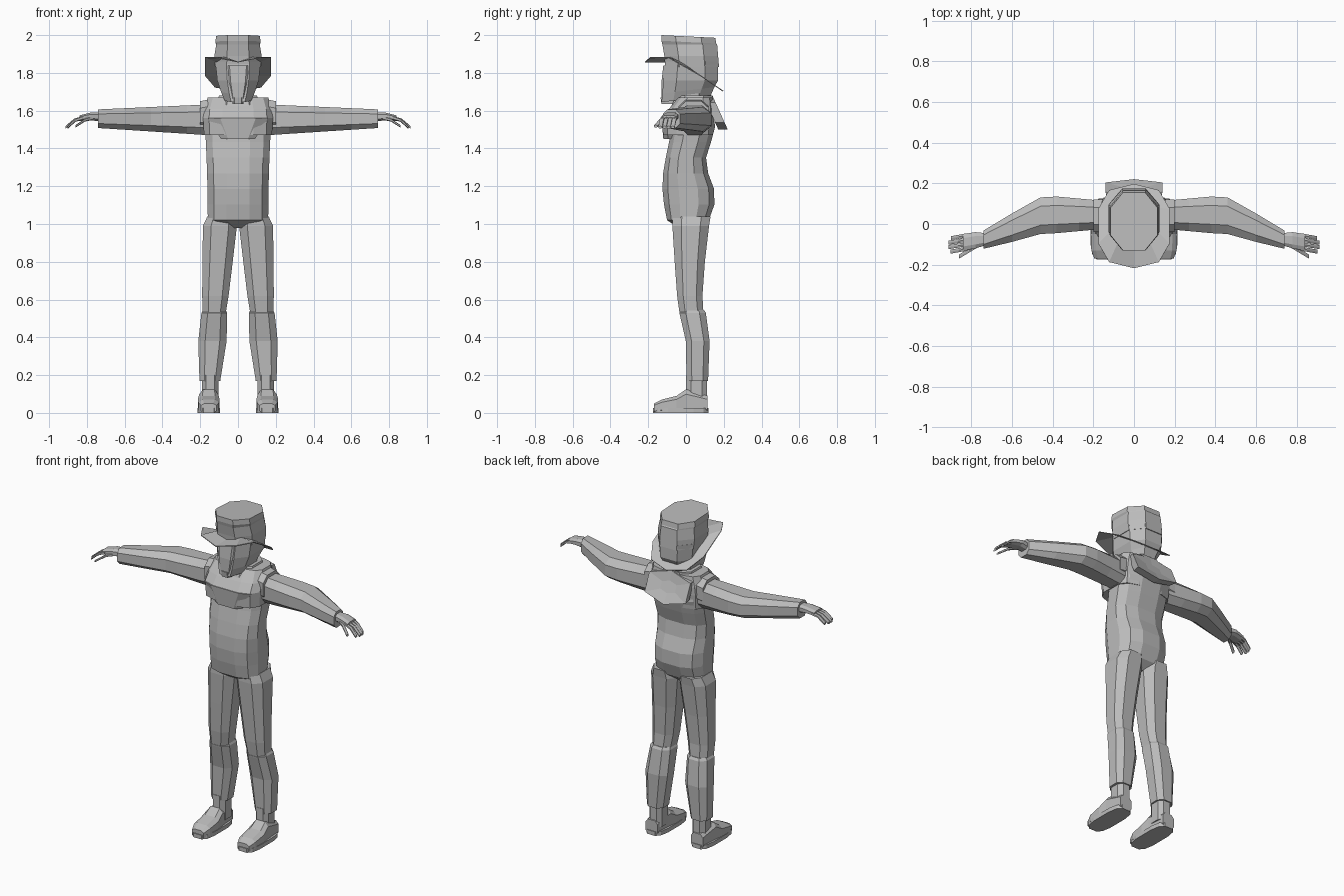
import bpy
import bmesh
import math

cube = bpy.data.objects.get("Cube")
if cube:
    bpy.data.objects.remove(cube, do_unlink=True)

grey = bpy.data.materials.new("plain grey")
grey.use_nodes = True
tone = (0.5, 0.5, 0.5, 1)
grey.diffuse_color = tone
grey.node_tree.nodes["Principled BSDF"].inputs["Base Color"].default_value = tone


def section(axis, position, middle, size, sides, boxy):
    """Rounded polygon across the axis, with half sizes given in two directions."""
    points = []
    reach = math.cos(math.pi / sides) ** boxy
    for i in range(sides):
        angle = math.tau * (i + 0.5) / sides
        offsets = [math.copysign(abs(wave) ** boxy, wave) / reach
                   for wave in (math.cos(angle), math.sin(angle))]
        point = [m + s * o for m, s, o in zip(middle, size, offsets)]
        point.insert("xyz".index(axis), position)
        points.append(point)
    return points


def unchanged(x, y, z):
    return x, y, z


def loft(name, axis, rows, sides=8, boxy=0.75, mirror=False, warp=unchanged, caps=True):
    """Skin a row of sections; each row holds position, middle and half size."""
    bm = bmesh.new()
    loops = []
    for position, middle, size in rows:
        points = section(axis, position, middle, size, sides, boxy)
        loops.append([bm.verts.new(warp(*point)) for point in points])
    for low, high in zip(loops, loops[1:]):
        for i in range(sides):
            bm.faces.new((low[i - 1], low[i], high[i], high[i - 1]))
    if caps:
        bm.faces.new(loops[0])
        bm.faces.new(loops[-1])
    bmesh.ops.recalc_face_normals(bm, faces=bm.faces)
    mesh = bpy.data.meshes.new(name)
    bm.to_mesh(mesh)
    bm.free()
    mesh.materials.append(grey)
    part = bpy.data.objects.new(name, mesh)
    bpy.context.collection.objects.link(part)
    if mirror:
        part.modifiers.new("other side", 'MIRROR').use_mirror_merge = False
    return part


def upright(name, rows, **options):
    """Central part; each row holds height, half width, front and back."""
    rows = [(height, (0, (front + back) / 2), (width, (back - front) / 2))
            for height, width, front, back in rows]
    return loft(name, "z", rows, **options)


# Torso: hips tuck in, the belly and seat bulge, the chest widens
torso = [(0.98, 0.05, -0.04, 0.07)]
for step in range(8):
    t = step / 7
    torso.append((1.02 + 0.58 * t,
                  0.16 + 0.02 * t * t,
                  -0.1 - 0.025 * math.sin(5 * t),
                  0.13 + 0.025 * math.sin(9.5 * t - 0.4)))
upright("torso", torso, sides=12)

# Chest yoke sloping up to the shoulders, with a bib
upright("chest_yoke", [(1.47, 0.18, -0.12, 0.14), (1.56, 0.185, -0.125, 0.15),
                       (1.61, 0.18, -0.09, 0.15), (1.67, 0.16, -0.04, 0.14)],
        sides=12, boxy=0.6)
upright("bib", [(1.45, 0.09, -0.12, 0), (1.56, 0.16, -0.13, 0)], boxy=0.6)

# Neck and collar
upright("neck", [(1.6, 0.08, -0.06, 0.11), (1.7, 0.08, -0.06, 0.11)])
upright("collar", [(1.62, 0.12, -0.08, 0.14), (1.68, 0.1, -0.05, 0.14)])


# Head with a jaw that rises towards the back
def lift_jaw(x, y, z):
    if z < 1.7:
        z += (y + 0.13) / 8
    return x, y, z


upright("head", [(1.645, 0.07, -0.13, 0.13), (1.69, 0.09, -0.125, 0.15),
                 (1.76, 0.11, -0.12, 0.17), (1.86, 0.12, -0.11, 0.17)], warp=lift_jaw)
upright("face_plate", [(1.66, 0.04, -0.13, 0), (1.75, 0.06, -0.13, 0),
                       (1.84, 0.07, -0.12, 0)], boxy=0.5)
upright("chin_buckle", [(1.635, 0.03, -0.13, 0), (1.67, 0.03, -0.135, 0)], boxy=0.5)


# Cap crown, its flat top dipping slightly backwards
def tip_top(x, y, z):
    if z > 1.96:
        z -= (y + 0.13) / 20
    return x, y, z


upright("cap_crown", [(1.83, 0.12, -0.11, 0.175), (1.89, 0.125, -0.115, 0.17),
                      (1.95, 0.115, -0.125, 0.165), (1.97, 0.12, -0.13, 0.16),
                      (2, 0.115, -0.13, 0.155)], boxy=0.85, warp=tip_top)


# Brim: level and creased at the front, drooping behind
def droop(x, y, z):
    z = min(1.885, z - 0.68 * y)
    if y < 0 and abs(x) < 0.01:
        z -= 0.025
    return x, y, z


brim = upright("brim", [(1.84, 0.11, -0.1, 0.15), (1.84, 0.175, -0.21, 0.19)],
               sides=10, warp=droop, caps=False)
brim.modifiers.new("thickness", 'SOLIDIFY').thickness = 0.005


# Hood hanging off the shoulders to a point
def hang(x, y, z):
    return x, y + 0.45 * (1.68 - z), z


loft("hood", "y", [(0.09, (0, 1.59), (0.13, 0.08)), (0.14, (0, 1.59), (0.14, 0.08)),
                   (0.13, (0, 1.59), (0.05, 0.03))], sides=6, warp=hang)

# Shoulder pads
loft("shoulder_pad", "x", [(0.1, (0.04, 1.59), (0.08, 0.08)),
                           (0.2, (0.04, 1.575), (0.08, 0.075))], mirror=True)

# Sleeves taper outwards and bend forwards past the elbow
sleeve = []
for x, depth in (0.16, 0.07), (0.27, 0.08), (0.38, 0.09), (0.46, 0.09), (0.6, 0.07), (0.74, 0.045):
    forward = 0.42 * max(0, x - 0.45)
    sleeve.append((x, (0.045 - forward, 1.55 + x / 100), (depth, 0.09 - 0.055 * x)))
loft("sleeve", "x", sleeve, mirror=True)

# Hands: palm, four drooping fingers and a thumb
loft("palm", "x", [(0.73, (-0.075, 1.567), (0.03, 0.025)),
                   (0.78, (-0.08, 1.57), (0.04, 0.02)),
                   (0.84, (-0.09, 1.56), (0.04, 0.015))], mirror=True)


def digit(name, root, length, y, spread, drop):
    rows = []
    for t in (0, 0.5, 1):
        middle = (y - spread * t, 1.562 - drop * t * t)
        rows.append((root + length * t, middle, (0.01, 0.009 - 0.003 * t)))
    loft(name, "x", rows, sides=6, mirror=True)


for i, name in enumerate(("little", "ring", "middle", "index")):
    digit(name + "_finger", 0.82, 0.08 + 0.015 * math.sin(i), -0.055 - 0.022 * i, 0.015, 0.05)
digit("thumb", 0.76, 0.1, -0.1, 0.06, 0.045)


# Trouser legs splay outwards; the shin overlaps the thigh at the knee
def leg(name, rows):
    loft(name, "z", [(z, (0.16 - 0.065 * z, y), (width, depth))
                     for z, width, y, depth in rows], mirror=True)


leg("thigh", [(1.04, 0.07, 0.03, 0.1), (0.99, 0.09, 0.025, 0.097),
              (0.8, 0.08, 0.02, 0.08), (0.62, 0.07, 0.02, 0.067),
              (0.52, 0.06, 0.03, 0.063)])
leg("shin", [(0.545, 0.06, 0.035, 0.06), (0.53, 0.068, 0.035, 0.07),
             (0.38, 0.075, 0.062, 0.063), (0.17, 0.055, 0.06, 0.057)])

# Shoes: ankle, sloping upper and flat sole
loft("ankle", "z", [(z, (0.147, 0.055), (0.043, 0.055)) for z in (0.05, 0.2)], mirror=True)
upper = [(y, (0.155, height / 2), (width, height / 2))
         for y, width, height in ((-0.17, 0.04, 0.05), (-0.13, 0.055, 0.07),
                                  (-0.05, 0.058, 0.09), (0, 0.05, 0.125),
                                  (0.115, 0.04, 0.09))]
loft("shoe_upper", "y", upper, boxy=0.6, mirror=True)
loft("sole", "z", [(z, (0.155, -0.028), (0.06, 0.147)) for z in (0, 0.025)],
     sides=12, boxy=0.6, mirror=True)
